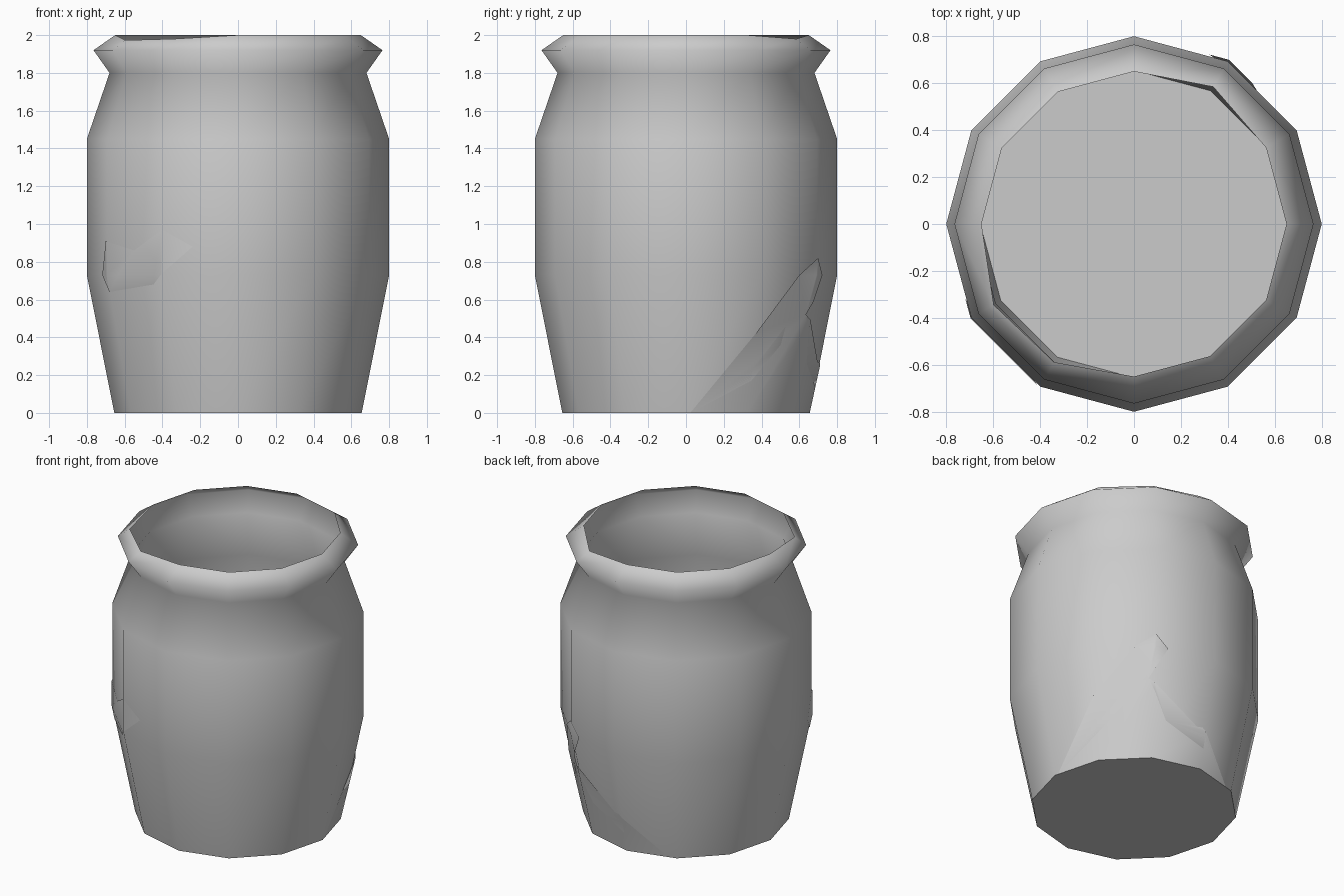
import bpy, bmesh
from math import sin, cos, pi, radians, degrees

if "Cube" in bpy.data.objects:
    bpy.data.objects.remove(bpy.data.objects["Cube"])

SIDES = 12
STEP = 360 / SIDES
PROFILE = [(0.655, 0), (0.80, 0.73), (0.80, 1.45), (0.68, 1.80), (0.765, 1.92), (0.65, 2.0)]
CHIPS = {2: (0.675, 1.98), 7: (0.69, 1.973), 8: (0.68, 1.98)}  # broken rim corners


def make_object(name, bm):
    mesh = bpy.data.meshes.new(name)
    bm.to_mesh(mesh)
    bm.free()
    ob = bpy.data.objects.new(name, mesh)
    bpy.context.collection.objects.link(ob)
    return ob


def polar(r, deg, z):
    return (r * cos(radians(deg)), r * sin(radians(deg)), z)


def wall_point(deg, z, lift):
    """Point on the faceted wall at an angle and height."""
    for (r0, z0), (r1, z1) in zip(PROFILE, PROFILE[1:]):
        if z <= z1:
            r = r0 + (r1 - r0) * (z - z0) / (z1 - z0)
            break
    off = (deg % STEP) - STEP / 2
    r = r * cos(pi / SIDES) / cos(radians(off))
    return polar(r + lift, deg, z)


# Open pot: faceted single-wall shell with a floor and a chipped lip
bm = bmesh.new()
rings = []
for k, (r, z) in enumerate(PROFILE):
    ring = []
    for i in range(SIDES):
        rr, zz = CHIPS.get(i, (r, z)) if k == len(PROFILE) - 1 else (r, z)
        ring.append(bm.verts.new(polar(rr, i * STEP, zz)))
    rings.append(ring)
for a, b in zip(rings, rings[1:]):
    for i in range(SIDES):
        j = (i + 1) % SIDES
        bm.faces.new((a[i], a[j], b[j], b[i])).smooth = True
floor = bm.faces.new(rings[0][::-1])
for e in floor.edges:
    e.smooth = False
make_object("pot_body", bm)


# Cracked shards: outlines in (angle, height), wrapped just over the wall
def shard(name, outline, lift):
    bm = bmesh.new()
    face = bm.faces.new([bm.verts.new((a, 0, z)) for a, z in outline])
    bmesh.ops.triangulate(bm, faces=[face])
    cuts = [((i * STEP, 0, 0), (1, 0, 0)) for i in range(SIDES)]
    cuts += [((0, 0, z), (0, 0, 1)) for _, z in PROFILE[1:-1]]
    for co, no in cuts:
        bmesh.ops.bisect_plane(bm, geom=bm.verts[:] + bm.edges[:] + bm.faces[:],
                               plane_co=co, plane_no=no, dist=1e-5)
    for v in bm.verts:
        a, _, z = v.co
        v.co = wall_point(a, z, lift * min(1, z / 0.4))
    bmesh.ops.recalc_face_normals(bm, faces=bm.faces)
    for f in bm.faces:
        c = f.calc_center_median()
        if f.normal.x * c.x + f.normal.y * c.y < 0:
            f.normal_flip()
        f.smooth = True
    make_object(name, bm)


shard("back_shard", [(2, 0), (30, .17), (45, .36), (50, .73), (60, .82), (66, .73),
                     (57, .52), (67, .26), (88, .27), (115, 0)], 0.008)
shard("front_left_shard", [(209, .91), (204, .73), (210, .64), (235, .68),
                           (252, .88), (240, .97), (225, .86)], 0.004)
